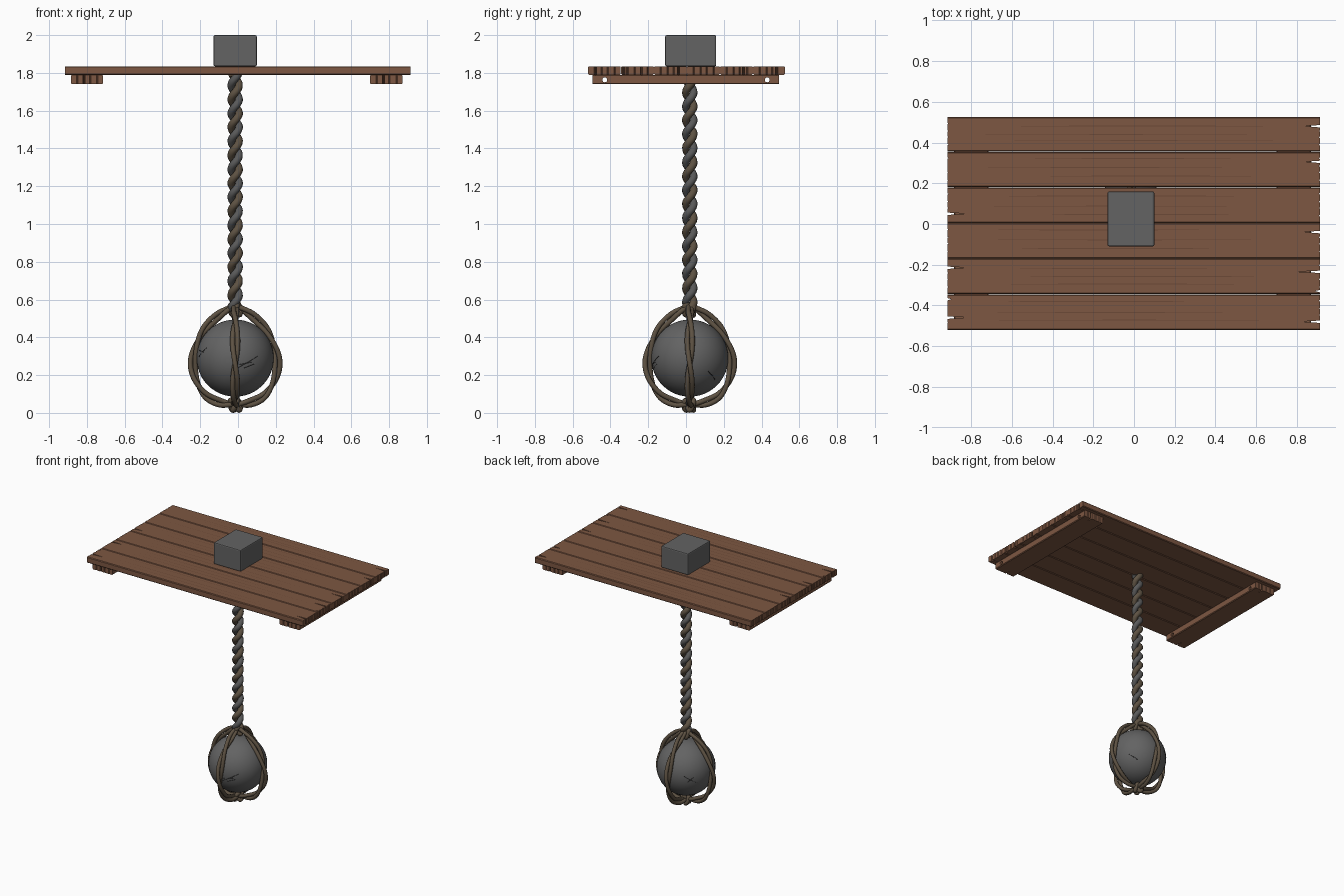
import bpy, bmesh, math, random
from mathutils import Vector, Matrix

if "Cube" in bpy.data.objects:
    bpy.data.objects.remove(bpy.data.objects["Cube"])

random.seed(4)
CX, CY = -0.015, 0.02          # axis of rope, ball and block


def mat(name, col):
    m = bpy.data.materials.new(name)
    m.diffuse_color = (*col, 1)
    m.use_nodes = True
    m.node_tree.nodes["Principled BSDF"].inputs["Base Color"].default_value = m.diffuse_color
    return m


WOOD = mat("brown wood", (0.205, 0.095, 0.054))
GRAIN = mat("dark wood grain", (0.15, 0.068, 0.038))
STONE = mat("grey stone", (0.125, 0.125, 0.125))
CRACK = mat("dark crack", (0.03, 0.03, 0.03))
ROPE = mat("brown rope", (0.11, 0.083, 0.055))
CORD = mat("grey cord", (0.10, 0.10, 0.10))


def finish(name, bm, material):
    bmesh.ops.recalc_face_normals(bm, faces=bm.faces[:])
    me = bpy.data.meshes.new(name)
    bm.to_mesh(me)
    bm.free()
    ob = bpy.data.objects.new(name, me)
    bpy.context.collection.objects.link(ob)
    me.materials.append(material)
    return ob


def select(ob):
    bpy.ops.object.select_all(action='DESELECT')
    ob.select_set(True)
    bpy.context.view_layer.objects.active = ob


def tube(name, pts, radius, material, closed=False, sides=3):
    cu = bpy.data.curves.new(name, 'CURVE')
    cu.dimensions = '3D'
    cu.bevel_depth = radius
    cu.bevel_resolution = sides
    cu.use_fill_caps = True
    sp = cu.splines.new('POLY')
    sp.points.add(len(pts) - 1)
    for p, co in zip(sp.points, pts):
        p.co = (*co, 1)
    sp.use_cyclic_u = closed
    cu.materials.append(material)
    ob = bpy.data.objects.new(name, cu)
    bpy.context.collection.objects.link(ob)
    select(ob)
    bpy.ops.object.convert(target='MESH')
    ob = bpy.context.view_layer.objects.active
    bpy.ops.object.shade_smooth_by_angle(angle=math.radians(50))
    return ob


def end_profile(y0, y1, notches):
    """(y, inset) points of a ragged board end with split notches."""
    pts = [(y0, 0), (y1, 0)]
    for f in (0.2, 0.42, 0.6, 0.82):
        y = y0 + (y1 - y0) * f
        if all(abs(y - n[0]) > 0.015 for n in notches):
            d = random.uniform(0.003, 0.006)
            pts += [(y - 0.004, 0), (y, d), (y + 0.004, 0)]
    for y, d in notches:
        pts += [(y - 0.006, 0), (y + 0.001, d), (y + 0.006, 0)]
    return sorted(pts)


def board(name, x0, x1, y0, y1, z0, z1, left=(), right=(), turn=False):
    outline = [(x1 - d, y) for y, d in end_profile(y0, y1, right)]
    outline += [(x0 + d, y) for y, d in reversed(end_profile(y0, y1, left))]
    if turn:
        outline = [(y, x) for x, y in outline]
    bm = bmesh.new()
    f = bm.faces.new([bm.verts.new((x, y, z0)) for x, y in outline])
    ext = bmesh.ops.extrude_face_region(bm, geom=[f])
    for v in ext['geom']:
        if isinstance(v, bmesh.types.BMVert):
            v.co.z = z1
    edges = [e for e in bm.edges if e.calc_length() > 0.8]
    bmesh.ops.bevel(bm, geom=edges, offset=0.005, segments=1, affect='EDGES')
    return finish(name, bm, WOOD)


# table top planks with split ends: (y, depth) of splits at left and right
Z0, Z1 = 1.79, 1.835
rows = [-0.52, -0.345, -0.17, 0.005, 0.18, 0.355, 0.525]
left = [[(-0.46, 0.10), (-0.37, 0.02)], [(-0.215, 0.09)], [], [(0.05, 0.09)], [], []]
right = [[(-0.48, 0.09)], [(-0.235, 0.11), (-0.33, 0.025)], [(-0.04, 0.09)], [],
         [(0.305, 0.07)], [(0.48, 0.08)]]
for i in range(6):
    board(f"plank_{i + 1}", -0.917, 0.913, rows[i] + 0.0005, rows[i + 1] - 0.0005,
          Z0, Z1, left[i], right[i])

# wood grain streaks as very thin plates
bm = bmesh.new()
for i in range(6):
    for f in (0.27, 0.5, 0.76):
        y = rows[i] + 0.175 * f + random.uniform(-0.01, 0.01)
        a, b = random.uniform(-0.8, -0.5), random.uniform(0.4, 0.78)
        w = 0.0025
        n = 10
        lo = [(a + (b - a) * k / n, y - w * math.sin(math.pi * k / n)) for k in range(n + 1)]
        hi = [(x, 2 * y - yy) for x, yy in lo[1:-1]][::-1]
        face = bm.faces.new([bm.verts.new((x, yy, Z1 + 0.0008)) for x, yy in lo + hi])
finish("wood_grain", bm, GRAIN)

# battens under the top, with a bored hole near each end
bm = bmesh.new()
for y in (-0.43, 0.43):
    bmesh.ops.create_cone(bm, cap_ends=True, segments=16, radius1=0.013, radius2=0.013, depth=3,
                          matrix=Matrix.Translation((0, y, 1.763)) @ Matrix.Rotation(math.pi / 2, 4, 'Y'))
cutter = finish("hole_cutter", bm, WOOD)
cutter.hide_render = True
for name, x in (("left_batten", -0.885), ("right_batten", 0.70)):
    ob = board(name, -0.495, 0.492, x, x + 0.17, 1.74, Z0,
               [(x + 0.07, 0.05)], [(x + 0.11, 0.04)], turn=True)
    mod = ob.modifiers.new("holes", 'BOOLEAN')
    mod.object = cutter
    mod.operation = 'DIFFERENCE'
    select(ob)
    bpy.ops.object.modifier_apply(modifier="holes")
bpy.data.objects.remove(cutter)

# block on top
bm = bmesh.new()
bmesh.ops.create_cube(bm, size=1, matrix=Matrix.Translation((CX, 0.025, 1.9175))
                      @ Matrix.Diagonal((0.23, 0.27, 0.165, 1)))
bmesh.ops.bevel(bm, geom=bm.edges[:], offset=0.008, segments=2, profile=0.5, affect='EDGES')
finish("top_block", bm, STONE)

# twisted two-strand rope
for k, (name, m) in enumerate((("rope_strand_brown", ROPE), ("rope_strand_grey", CORD))):
    pts = []
    for i in range(251):
        z = 0.55 + 1.245 * i / 250
        a = math.pi * k + 2 * math.pi * (z - 0.55) / 0.148
        pts.append((CX + 0.0205 * math.cos(a), CY + 0.0205 * math.sin(a), z))
    tube(name, pts, 0.0205, m)

# hanging ball
BALL, R = Vector((CX, CY, 0.29)), 0.204
bm = bmesh.new()
bmesh.ops.create_uvsphere(bm, u_segments=48, v_segments=24, radius=R,
                          matrix=Matrix.Translation(BALL))
ball = finish("stone_ball", bm, STONE)
select(ball)
bpy.ops.object.shade_smooth()

# scratches on the ball: (azimuth, elevation) start and end in degrees
scratches = [((-88, -16), (-54, 3)), ((-85, -10), (-64, -6)), ((-76, -15), (-60, -9)),
             ((-160, 2), (-140, 16)), ((-163, 12), (-146, 9)), ((30, -20), (52, -34)),
             ((120, 5), (148, -12)), ((128, -8), (140, 2))]
for i, (s, e) in enumerate(scratches):
    pts = []
    for k in range(9):
        az = math.radians(s[0] + (e[0] - s[0]) * k / 8)
        el = math.radians(s[1] + (e[1] - s[1]) * k / 8)
        pts.append(BALL + (R - 0.0005) * Vector((math.cos(el) * math.cos(az),
                                                 math.cos(el) * math.sin(az), math.sin(el))))
    tube(f"scratch_{i + 1}", pts, 0.0016, CRACK, sides=1)

# rope net: four twisted pairs running from the top knot to the bottom knot
prof = [(0.012, 0.565), (0.09, 0.515), (0.165, 0.44), (0.209, 0.35), (0.224, 0.26),
        (0.206, 0.17), (0.155, 0.092), (0.08, 0.054), (0.008, 0.045)]


def spline(t):
    i = min(int(t), len(prof) - 2)
    u = t - i
    p = [Vector(prof[min(max(j, 0), len(prof) - 1)]) for j in range(i - 1, i + 3)]
    return 0.5 * (2 * p[1] + (p[2] - p[0]) * u + (2 * p[0] - 5 * p[1] + 4 * p[2] - p[3]) * u * u
                  + (3 * p[1] - p[0] - 3 * p[2] + p[3]) * u ** 3)


for side in range(4):
    rot = Matrix.Rotation(side * math.pi / 2, 3, 'Z')
    for k in range(2):
        pts = []
        for i in range(61):
            t = i / 60
            c = spline(t * 8)
            d = (spline(min(t * 8 + 0.05, 8)) - spline(max(t * 8 - 0.05, 0))).normalized()
            ph = math.pi * k + 3.0 * math.pi * t + math.pi / 2
            amp = 0.0135 * min(1, 0.35 + 6 * t, 0.35 + 6 * (1 - t))
            q = c + Vector((-d.y, d.x)) * amp * math.cos(ph)
            pts.append(rot @ Vector((q.x, amp * math.sin(ph), q.y)) + Vector((CX, CY, 0)))
        tube(f"net_rope_{side + 1}_{k + 1}", pts, 0.0135, ROPE)

# knots gathering the net
for name, z in (("top_knot", 0.545), ("bottom_knot", 0.041)):
    pts = []
    for i in range(60):
        t = 2 * math.pi * i / 60
        pts.append((CX + 0.0095 * (math.sin(t) + 2 * math.sin(2 * t)),
                    CY + 0.0095 * (math.cos(t) - 2 * math.cos(2 * t)),
                    z - 0.026 * math.sin(3 * t)))
    tube(name, pts, 0.015, ROPE, closed=True)
